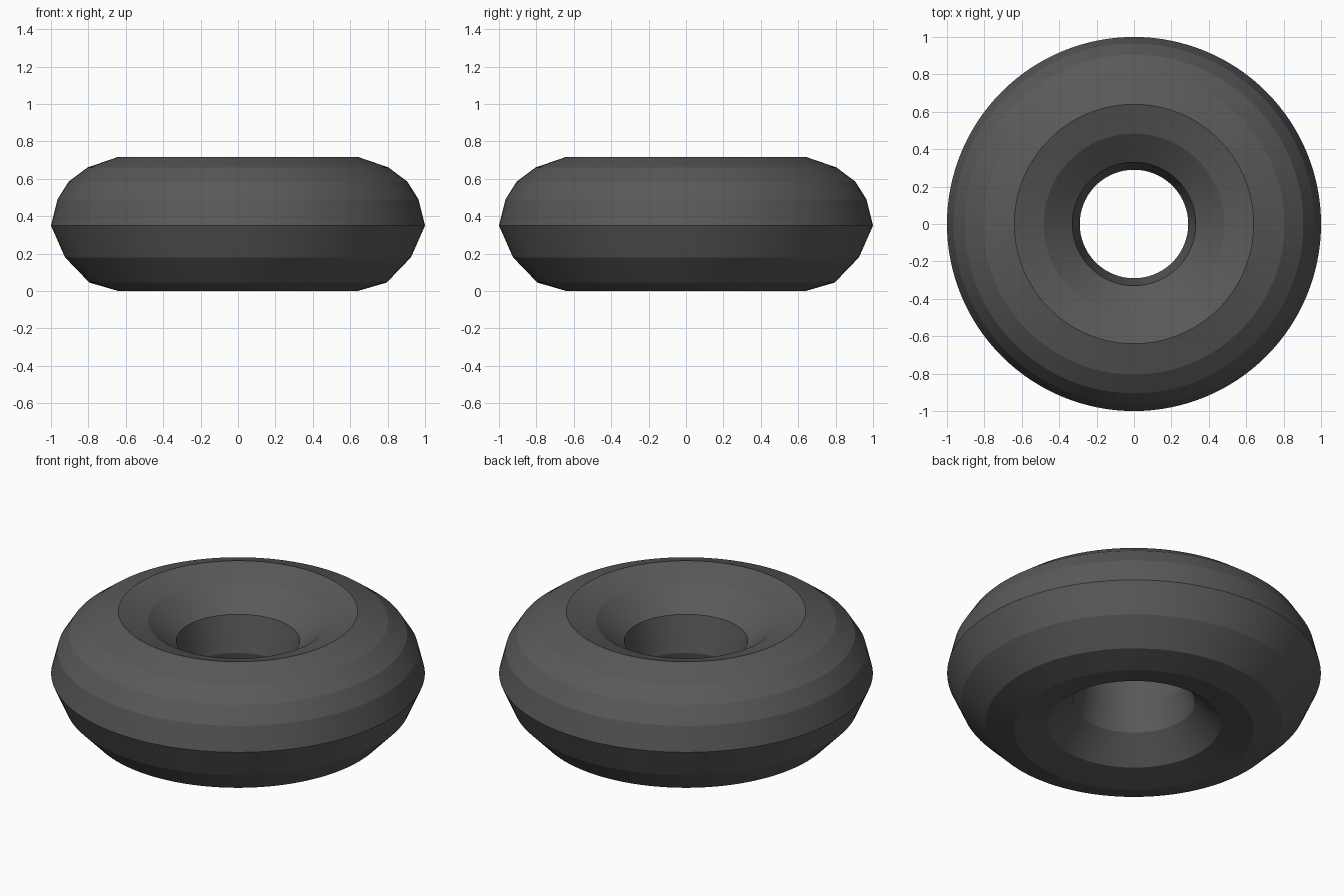
import bpy, bmesh, math

if "Cube" in bpy.data.objects:
    bpy.data.objects.remove(bpy.data.objects["Cube"])

SEGMENTS = 128

# Closed cross-section of the ring (radius, height)
PROFILE = [
    (0.64, 0.0), (0.795, 0.045), (0.925, 0.18), (1.0, 0.35),
    (0.965, 0.49), (0.905, 0.585), (0.805, 0.66), (0.64, 0.717),
    (0.483, 0.663), (0.33, 0.545), (0.29, 0.335), (0.327, 0.173),
    (0.464, 0.035),
]

# Flat rubber colour
rubber = bpy.data.materials.new("dark_grey_rubber")
rubber.diffuse_color = (0.1, 0.1, 0.1, 1.0)
rubber.use_nodes = True
rubber.node_tree.nodes["Principled BSDF"].inputs["Base Color"].default_value = rubber.diffuse_color

# Ring body: the cross-section turned around the z axis
bm = bmesh.new()
rings = []
for r, z in PROFILE:
    rings.append([bm.verts.new((r * math.cos(a), r * math.sin(a), z))
                  for a in (2 * math.pi * i / SEGMENTS for i in range(SEGMENTS))])
for k, low in enumerate(rings):
    high = rings[(k + 1) % len(rings)]
    for i in range(SEGMENTS):
        j = (i + 1) % SEGMENTS
        bm.faces.new((low[i], low[j], high[j], high[i])).smooth = True

# Crisp bands: smooth around the ring, sharp between bands
for ring in rings:
    for i in range(SEGMENTS):
        bm.edges.get((ring[i], ring[(i + 1) % SEGMENTS])).smooth = False

bmesh.ops.recalc_face_normals(bm, faces=bm.faces)
mesh = bpy.data.meshes.new("tyre_ring")
bm.to_mesh(mesh)
bm.free()
mesh.materials.append(rubber)
bpy.context.collection.objects.link(bpy.data.objects.new("tyre_ring", mesh))
